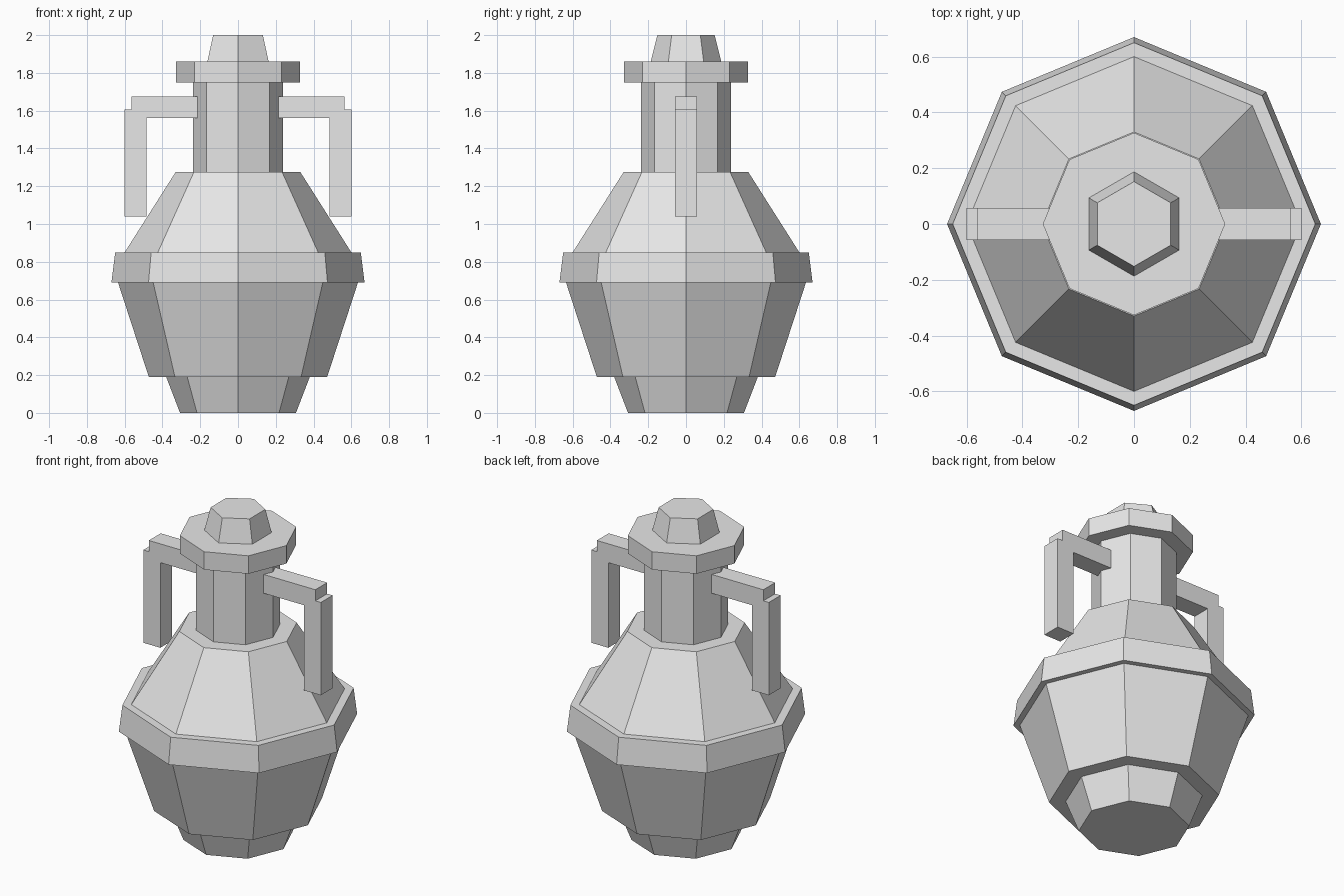
import bpy
import bmesh
import math

if "Cube" in bpy.data.objects:
    bpy.data.objects.remove(bpy.data.objects["Cube"])

# One plain clay colour
clay = bpy.data.materials.new("light_grey_clay")
clay.use_nodes = True
GREY = (0.8, 0.8, 0.8, 1.0)
clay.diffuse_color = GREY
clay.node_tree.nodes["Principled BSDF"].inputs["Base Color"].default_value = GREY


def finish(name, bm):
    bmesh.ops.recalc_face_normals(bm, faces=bm.faces)
    mesh = bpy.data.meshes.new(name)
    bm.to_mesh(mesh)
    bm.free()
    mesh.materials.append(clay)
    obj = bpy.data.objects.new(name, mesh)
    bpy.context.collection.objects.link(obj)
    return obj


def ring(name, z0, r0, z1, r1, sides=8):
    """Closed tapered prism with a corner on the y axis."""
    bm = bmesh.new()
    loops = []
    for z, r in ((z0, r0), (z1, r1)):
        angles = [math.pi / 2 + math.tau * i / sides for i in range(sides)]
        loops.append([bm.verts.new((r * math.cos(a), r * math.sin(a), z)) for a in angles])
    low, high = loops
    bm.faces.new(low)
    bm.faces.new(high)
    for i in range(sides):
        j = (i + 1) % sides
        bm.faces.new((low[i], low[j], high[j], high[i]))
    return finish(name, bm)


def bar(name, x0, x1, z0, z1, half_depth=0.057):
    """Square handle bar between two x and two z limits."""
    bm = bmesh.new()
    bmesh.ops.create_cube(bm, size=1)
    for v in bm.verts:
        v.co = (x1 if v.co.x > 0 else x0,
                half_depth if v.co.y > 0 else -half_depth,
                z1 if v.co.z > 0 else z0)
    return finish(name, bm)


# Jar body, from the ground up
ring("foot", 0, 0.307, 0.19, 0.38)
ring("lower_body", 0.19, 0.472, 0.69, 0.635)
ring("belly_band", 0.69, 0.67, 0.85, 0.65)
ring("shoulder", 0.85, 0.60, 1.275, 0.33)
ring("neck", 1.275, 0.237, 1.75, 0.237)
ring("rim", 1.75, 0.327, 1.86, 0.327)
ring("stopper", 1.86, 0.187, 2.0, 0.152, sides=6)

# Two angular handles
for side, s in (("left", 1), ("right", -1)):
    bar(side + "_handle_arm", *sorted((s * 0.18, s * 0.563)), 1.56, 1.675)
    bar(side + "_handle_grip", *sorted((s * 0.485, s * 0.60)), 1.04, 1.607)
